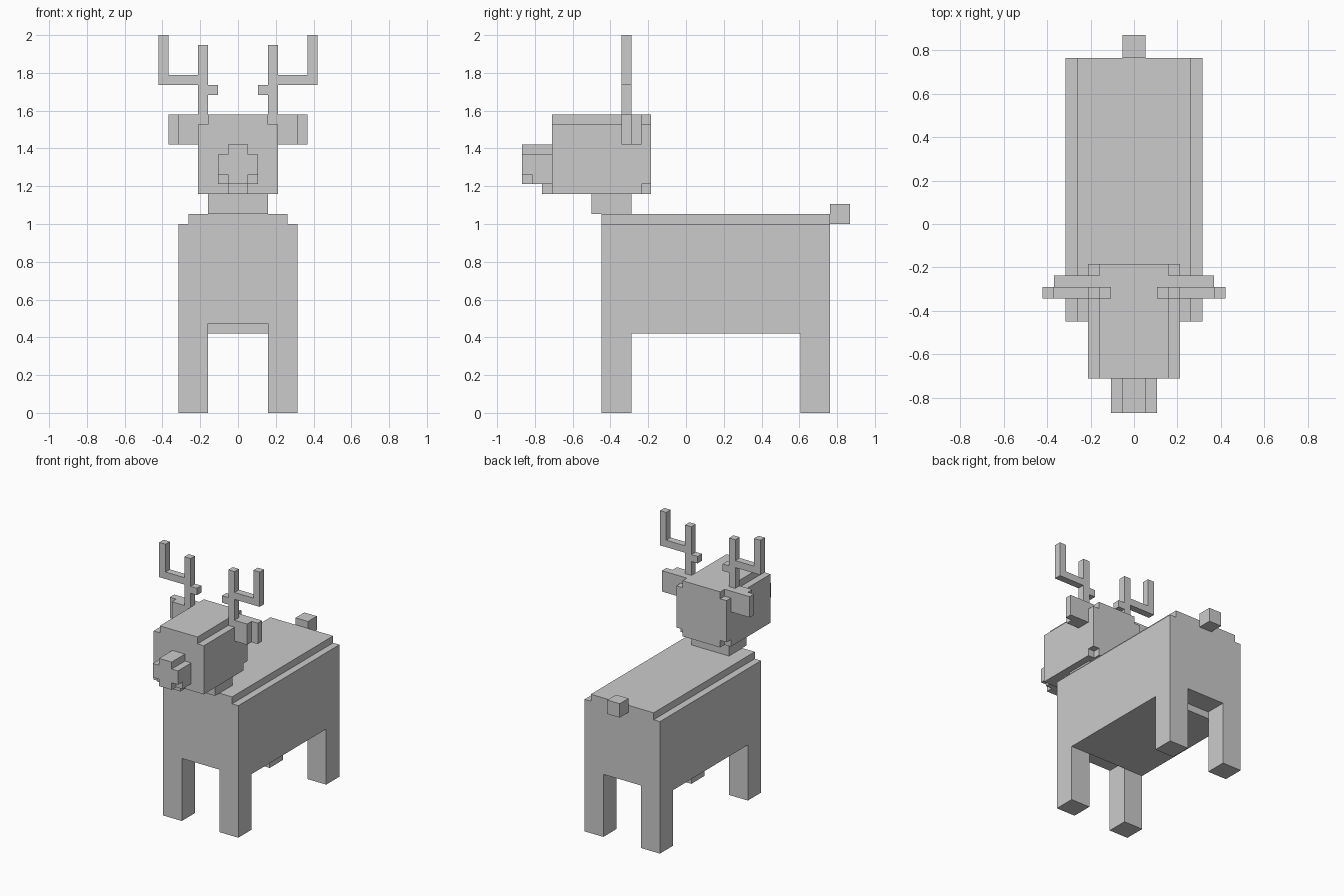
import bpy, bmesh, math
from mathutils import Vector

if "Cube" in bpy.data.objects:
    bpy.data.objects.remove(bpy.data.objects["Cube"])

U = 1 / 19                      # one block
OFFSET = Vector((0, -16.5, 0))  # nose tip sits at block row 0


def cells(x0, x1, y0, y1, z0, z1):
    return {(x, y, z) for x in range(x0, x1) for y in range(y0, y1) for z in range(z0, z1)}


def both(c):
    """Add the mirror image across x = 0."""
    return c | {(-x - 1, y, z) for x, y, z in c}


def flip(c):
    return {(-x - 1, y, z) for x, y, z in c}


parts = {}

# Body: main block, narrower back, arches between front and rear legs
body = cells(-6, 6, 8, 31, 8, 19) | cells(-5, 5, 8, 31, 19, 20)
for y in (8, 28):
    body -= cells(-3, 3, y, y + 3, 8, 9)
parts["body"] = body

# Legs
for name, y in (("front_leg", 8), ("rear_leg", 28)):
    leg = cells(3, 6, y, y + 3, 0, 8)
    parts[name + "_right"] = leg
    parts[name + "_left"] = flip(leg)

# Tail and neck
parts["tail"] = cells(-1, 1, 31, 33, 19, 21)
parts["neck"] = cells(-3, 3, 7, 11, 20, 22)

# Head: chamfered top edges and lower rear corners
head = cells(-4, 4, 3, 13, 22, 30)
head -= both(cells(3, 4, 3, 13, 29, 30) | cells(3, 4, 12, 13, 22, 23))
parts["head"] = head

# Muzzle with stepped top and nicked lower front corners, plus chin
muzzle = cells(-2, 2, 0, 3, 23, 26) | cells(-1, 1, 0, 3, 26, 27)
parts["muzzle"] = muzzle - both(cells(1, 2, 0, 1, 23, 24))
parts["chin"] = cells(-1, 1, 2, 3, 22, 23)

# Ears and antlers
ear = (cells(4, 6, 10, 11, 27, 30) | cells(4, 7, 11, 12, 27, 30)
       | cells(3, 4, 11, 12, 29, 30))
antler = (cells(3, 4, 10, 11, 29, 37) | cells(4, 8, 10, 11, 33, 34)
          | cells(7, 8, 10, 11, 34, 38) | cells(2, 3, 10, 11, 32, 33))
for name, c in (("ear", ear), ("antler", antler)):
    parts[name + "_right"] = c
    parts[name + "_left"] = flip(c)

solid = set().union(*parts.values())


def build(name, blocks):
    """Skin the exposed block sides, then merge flat regions."""
    bm = bmesh.new()
    verts = {}
    for c in blocks:
        for axis in range(3):
            for side in (0, 1):
                n = list(c)
                n[axis] += 2 * side - 1
                if tuple(n) in solid:
                    continue
                a, b = (axis + 1) % 3, (axis + 2) % 3
                loop = []
                for i, j in ((0, 0), (1, 0), (1, 1), (0, 1)):
                    p = list(c)
                    p[axis] += side
                    p[a] += i
                    p[b] += j
                    p = tuple(p)
                    if p not in verts:
                        verts[p] = bm.verts.new((Vector(p) + OFFSET) * U)
                    loop.append(verts[p])
                bm.faces.new(loop if side else loop[::-1])
    bmesh.ops.dissolve_limit(bm, angle_limit=math.radians(1),
                             verts=bm.verts[:], edges=bm.edges[:])
    mesh = bpy.data.meshes.new(name)
    bm.to_mesh(mesh)
    bm.free()
    bpy.context.collection.objects.link(bpy.data.objects.new(name, mesh))


for name, blocks in parts.items():
    build(name, blocks)
